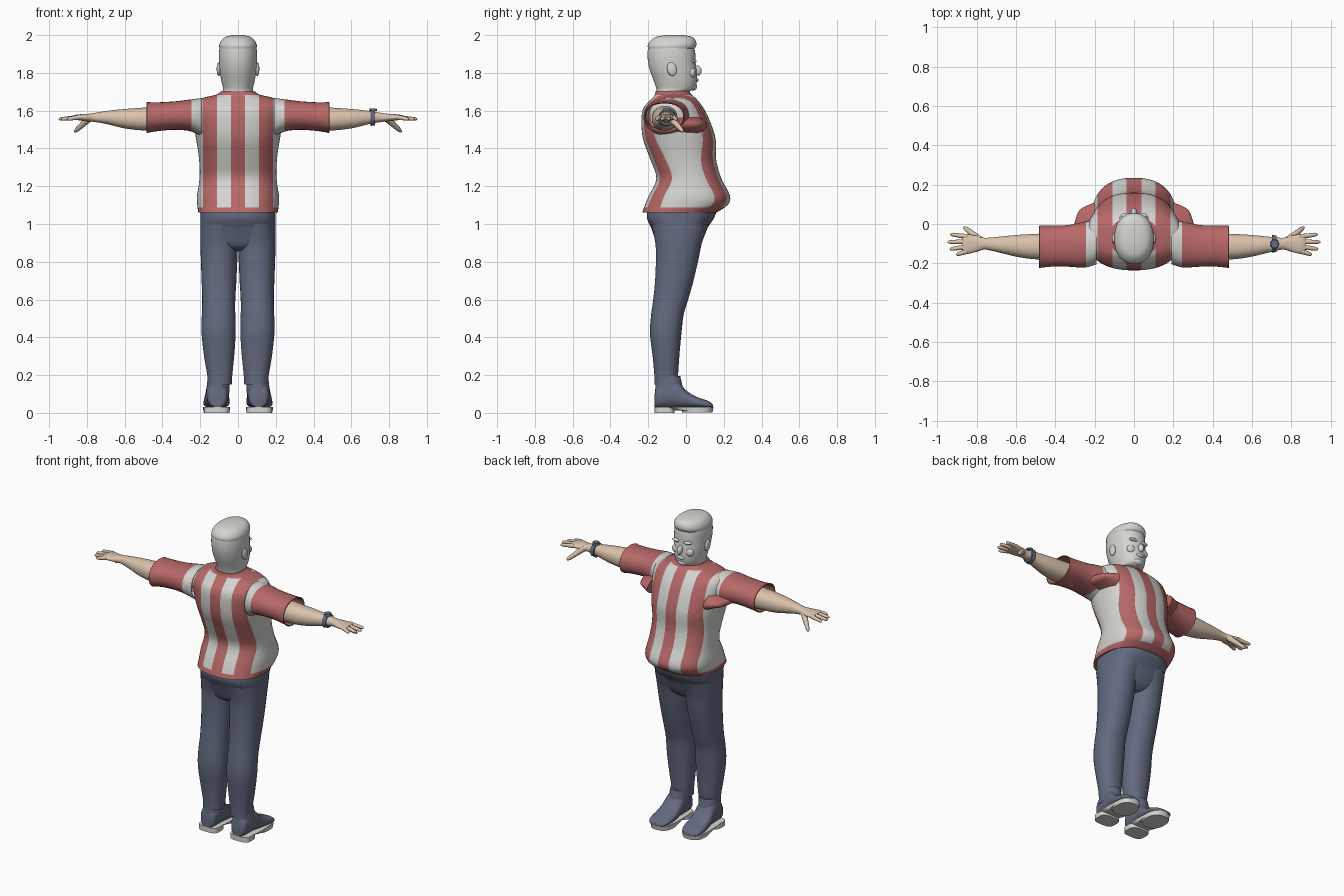
import bpy, bmesh, math
from mathutils import Vector


def material(name, rgb):
    m = bpy.data.materials.new(name)
    m.diffuse_color = (*rgb, 1)
    return m


WHITE = material("off_white", (0.66, 0.66, 0.63))
RED = material("faded_red", (0.48, 0.14, 0.14))
BLUE = material("slate_blue", (0.125, 0.145, 0.215))
SKIN = material("skin", (0.70, 0.54, 0.41))


def finish(bm, name, mats, rule=None, angle=40):
    bmesh.ops.recalc_face_normals(bm, faces=bm.faces)
    if rule:
        for f in bm.faces:
            f.material_index = rule(f.calc_center_median())
    me = bpy.data.meshes.new(name)
    bm.to_mesh(me)
    bm.free()
    for m in mats:
        me.materials.append(m)
    me.shade_smooth()
    me.set_sharp_from_angle(angle=math.radians(angle))
    ob = bpy.data.objects.new(name, me)
    bpy.context.collection.objects.link(ob)
    return ob


def spline(rows, sub):
    """Smoothly interpolate between section rows."""
    out = []
    for i in range(len(rows) - 1):
        p1, p2 = rows[i], rows[i + 1]
        p0, p3 = rows[max(i - 1, 0)], rows[min(i + 2, len(rows) - 1)]
        for k in range(sub):
            t = k / sub
            out.append([0.5 * (2 * b + (c - a) * t + (2 * a - 5 * b + 4 * c - d) * t * t
                        + (3 * b - a - 3 * c + d) * t ** 3)
                        for a, b, c, d in zip(p0, p1, p2, p3)])
    return out + [list(rows[-1])]


def loft(name, axis, rows, mats, side=1, n=32, power=2.2, sub=4, cap=True,
         cuts=(), rule=None, angle=40):
    """Rows: position on the axis, then min/max of the two other axes."""
    bm = bmesh.new()
    rings = []
    for p, a0, a1, b0, b1 in spline(rows, sub):
        ring = []
        for i in range(n):
            t = 2 * math.pi * (i + 0.5) / n
            c, s = math.cos(t), math.sin(t)
            a = (a0 + a1) / 2 + (a1 - a0) / 2 * math.copysign(abs(c) ** (2 / power), c)
            b = (b0 + b1) / 2 + (b1 - b0) / 2 * math.copysign(abs(s) ** (2 / power), s)
            x, y, z = {"x": (p, a, b), "y": (a, p, b), "z": (a, b, p)}[axis]
            ring.append(bm.verts.new((x * side, y, z)))
        rings.append(ring)
    for r, q in zip(rings, rings[1:]):
        for i in range(n):
            j = (i + 1) % n
            bm.faces.new((r[i], r[j], q[j], q[i]))
    if cap:
        bm.faces.new(rings[0])
        bm.faces.new(rings[-1])
    for k, v in cuts:
        co, no = Vector((0, 0, 0)), Vector((0, 0, 0))
        co[k], no[k] = v, 1
        bmesh.ops.bisect_plane(bm, geom=bm.verts[:] + bm.edges[:] + bm.faces[:],
                               plane_co=co, plane_no=no)
    return finish(bm, name, mats, rule, angle)


def ball(name, loc, size, mat, tilt=0):
    bm = bmesh.new()
    bmesh.ops.create_uvsphere(bm, u_segments=20, v_segments=12, radius=1)
    ob = finish(bm, name, [mat])
    ob.location, ob.scale, ob.rotation_euler = loc, size, (tilt, 0, 0)
    return ob


def finger(name, p, q, r0, r1):
    """Rounded tapering tube from p to q."""
    p, q = Vector(p), Vector(q)
    d = q - p
    rot = d.to_track_quat("Z", "Y")
    bm = bmesh.new()
    rings = []
    for t, k in ((0, 1), (0.35, 1), (0.6, 1.02), (0.85, 1), (0.95, 0.75), (1, 0.3)):
        r = (r0 + (r1 - r0) * t) * k
        rings.append([bm.verts.new(p + d * t + rot @ Vector(
            (r * math.cos(a * math.pi / 5), r * math.sin(a * math.pi / 5), 0))) for a in range(10)])
    for r, s in zip(rings, rings[1:]):
        for i in range(10):
            bm.faces.new((r[i], r[(i + 1) % 10], s[(i + 1) % 10], s[i]))
    bm.faces.new(rings[0])
    bm.faces.new(rings[-1])
    finish(bm, name, [SKIN], angle=60)


# Shirt body with vertical stripes, red hem and red collar
def stripes(c):
    x = abs(c.x)
    return int(c.z < 1.088 or c.z > 1.683 or x < 0.037 or 0.11 < x < 0.185)


loft("shirt_body", "z", [
    (1.06, -.21, .21, -.232, .16), (1.10, -.216, .216, -.218, .22),
    (1.15, -.217, .217, -.197, .233), (1.24, -.204, .204, -.157, .188),
    (1.34, -.206, .206, -.188, .16), (1.45, -.222, .222, -.228, .157),
    (1.55, -.238, .238, -.236, .125), (1.61, -.242, .242, -.227, .095),
    (1.645, -.228, .228, -.200, .07), (1.668, -.185, .185, -.178, .05),
    (1.685, -.115, .115, -.165, .03), (1.705, -.086, .086, -.16, .015)],
    [WHITE, RED], n=64, power=2.4,
    cuts=[(0, s * v) for v in (.037, .11, .185) for s in (-1, 1)] + [(2, 1.088), (2, 1.683)],
    rule=stripes)

# Head and neck
loft("head", "z", [
    (1.66, -.085, .085, -.155, .0), (1.695, -.08, .08, -.155, .008),
    (1.715, -.079, .079, -.157, .045), (1.75, -.087, .087, -.168, .057),
    (1.80, -.096, .096, -.187, .058), (1.85, -.100, .100, -.200, .052),
    (1.90, -.101, .101, -.204, .05), (1.945, -.096, .096, -.198, .042),
    (1.975, -.082, .082, -.178, .025), (1.99, -.06, .06, -.15, .0),
    (1.996, -.02, .02, -.1, -.04)], [WHITE], n=40, power=2.15)
loft("hair_top", "z", [
    (1.925, -.097, .097, -.2, .042), (1.945, -.1, .1, -.203, .055),
    (1.97, -.09, .09, -.188, .052), (1.99, -.068, .068, -.16, .033),
    (2.0, -.03, .03, -.11, -.01)], [WHITE], n=40)
ball("nose", (0, .06, 1.813), (.015, .022, .028), WHITE, .35)
ball("lips", (0, .055, 1.763), (.026, .011, .011), WHITE)
ball("chin", (0, .037, 1.727), (.034, .022, .02), WHITE)

for s, side in ((1, "right"), (-1, "left")):
    # Facial details and ears
    ball(side + "_ear", (s * .102, -.075, 1.82), (.011, .025, .037), WHITE, .2)
    ball(side + "_brow", (s * .038, .042, 1.862), (.03, .014, .01), WHITE)
    ball(side + "_cheek", (s * .045, .03, 1.80), (.03, .022, .028), WHITE)

    # Sleeve: pale at the shoulder, red further out, open at the cuff
    sleeve = loft(side + "_sleeve", "x", [
        (.19, -.205, .02, 1.46, 1.668), (.25, -.222, .012, 1.49, 1.66),
        (.33, -.218, -.004, 1.498, 1.65), (.41, -.217, -.008, 1.493, 1.645),
        (.465, -.222, -.008, 1.485, 1.645), (.482, -.225, -.008, 1.48, 1.648)],
        [WHITE, RED], s, cap=False, cuts=[(0, s * .245)],
        rule=lambda c: int(abs(c.x) > .245))
    thick = sleeve.modifiers.new("cloth", "SOLIDIFY")
    thick.thickness, thick.offset = .006, -1
    loft(side + "_armpit_fold", "x", [
        (.20, -.1, .11, 1.475, 1.57), (.25, -.1, .09, 1.495, 1.56),
        (.285, -.1, .06, 1.505, 1.55), (.31, -.1, -.02, 1.515, 1.545)], [RED], s, n=20)

    # Arm, palm and fingers
    loft(side + "_arm", "x", [
        (.38, -.18, -.045, 1.495, 1.625), (.5, -.18, -.05, 1.495, 1.616),
        (.6, -.166, -.056, 1.506, 1.609), (.7, -.142, -.066, 1.53, 1.598),
        (.76, -.13, -.07, 1.54, 1.588), (.8, -.142, -.06, 1.544, 1.583),
        (.85, -.152, -.052, 1.55, 1.58), (.872, -.142, -.062, 1.555, 1.574)], [SKIN], s)
    for nm, y0, x1, y1 in (("index", -.065, .935, -.052), ("middle", -.09, .949, -.092),
                           ("ring", -.115, .937, -.128), ("little", -.138, .905, -.156)):
        finger(side + "_" + nm + "_finger", (s * .845, y0, 1.565), (s * x1, y1, 1.555), .0135, .009)
    finger(side + "_thumb", (s * .785, -.082, 1.562), (s * .865, -.015, 1.488), .02, .010)

    # Trouser leg
    loft(side + "_trouser_leg", "z", [
        (.15, .033, .160, -.166, -.05), (.2, .03, .163, -.168, -.042),
        (.3, .02, .18, -.177, -.035), (.42, .012, .193, -.191, -.024),
        (.52, .014, .192, -.185, -.012), (.6, .014, .19, -.174, .012),
        (.7, .008, .193, -.164, .04), (.81, .003, .197, -.160, .066),
        (.9, -.004, .2, -.163, .085), (1.0, -.03, .2, -.185, .12)],
        [BLUE], s)

    # Shoe: upper, ankle collar, sole and heel
    loft(side + "_shoe_upper", "y", [
        (-.166, .075, .142, .03, .10), (-.15, .058, .160, .025, .15),
        (-.09, .05, .168, .025, .18), (-.04, .048, .172, .025, .165),
        (.0, .046, .178, .025, .12), (.05, .045, .182, .025, .088),
        (.10, .05, .182, .025, .07), (.13, .065, .172, .025, .056),
        (.144, .09, .15, .027, .042)], [BLUE], s, n=24, power=2.4)
    loft(side + "_shoe_collar", "z", [
        (.10, .046, .17, -.165, -.01), (.15, .045, .165, -.162, -.02),
        (.195, .044, .16, -.16, -.03)], [BLUE], s, n=24)
    loft(side + "_sole", "z", [(.012, .043, .184, -.062, .142), (.032, .041, .186, -.165, .147)],
         [WHITE], s, power=2.6, sub=1)
    loft(side + "_heel", "z", [(0, .046, .18, -.166, -.06), (.032, .046, .18, -.166, -.06)],
         [WHITE], s, power=3.5, sub=1)
    loft(side + "_toe_tread", "z", [(.002, .045, .182, -.02, .14), (.03, .042, .185, -.03, .146)],
         [WHITE], s, power=2.5, sub=1)

# Trouser seat joining both legs
loft("trouser_seat", "z", [
    (.86, -.05, .05, -.12, .04), (.885, -.13, .13, -.15, .07), (.93, -.188, .188, -.168, .095),
    (.98, -.198, .198, -.185, .115), (1.03, -.2, .2, -.207, .148), (1.075, -.2, .2, -.205, .165)],
    [BLUE], n=48, power=2.5)

# Wristwatch
loft("watch_strap", "x", [(.702, -.146, -.056, 1.519, 1.606), (.726, -.142, -.058, 1.522, 1.603)],
     [BLUE], sub=1)
loft("watch_case", "z", [(1.598, .693, .737, -.125, -.078), (1.612, .696, .734, -.122, -.081)],
     [BLUE], sub=1, n=24)
